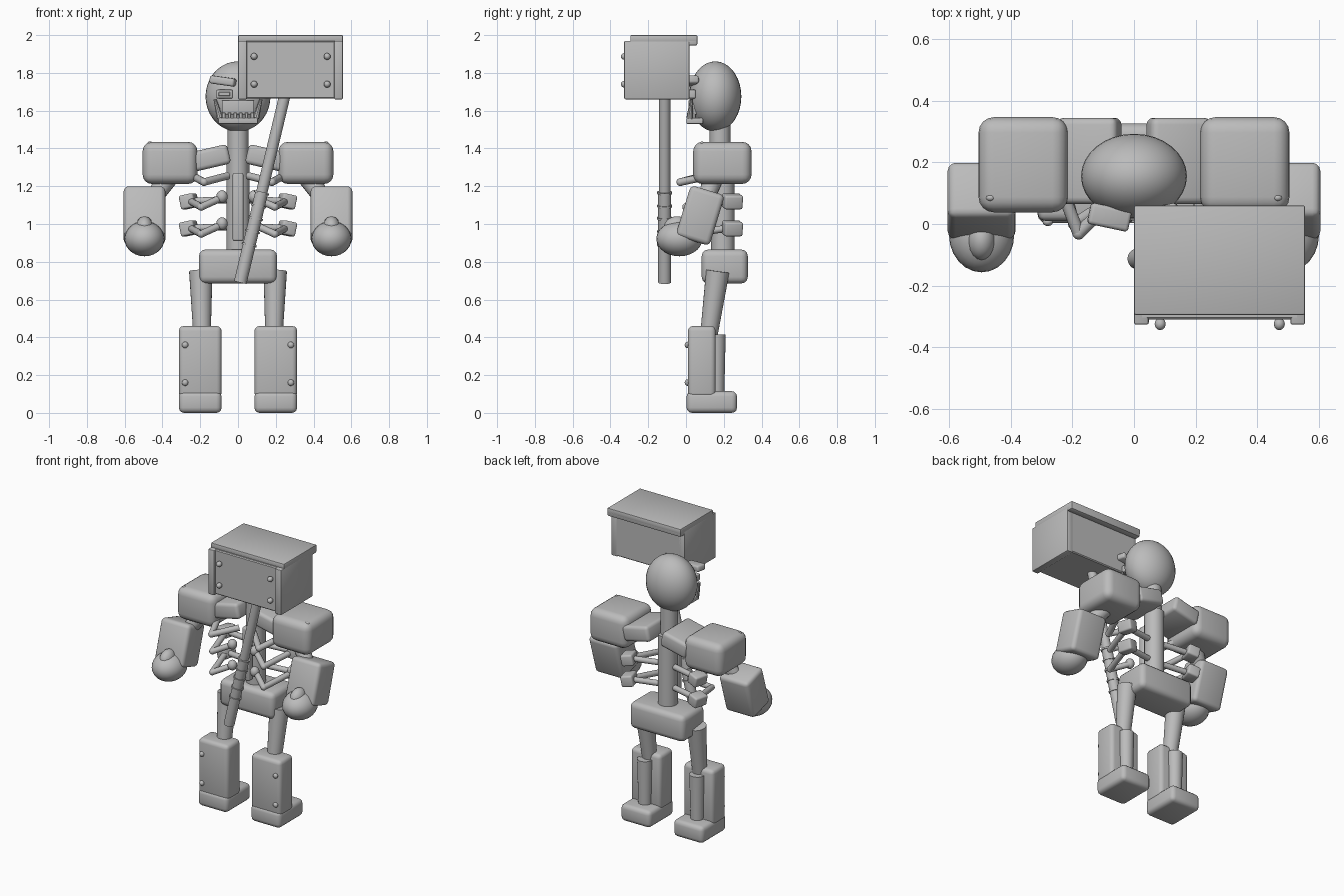
import bpy, bmesh, math
from mathutils import Vector, Matrix, Euler

grey = bpy.data.materials.new("stone_grey")
grey.diffuse_color = (0.5, 0.5, 0.5, 1)


def finish(name, bm, matrix):
    """Turn a bmesh into a smooth-shaded object with sharp hard edges."""
    bm.transform(matrix)
    bmesh.ops.recalc_face_normals(bm, faces=bm.faces[:])
    mesh = bpy.data.meshes.new(name)
    bm.to_mesh(mesh)
    bm.free()
    mesh.materials.append(grey)
    ob = bpy.data.objects.new(name, mesh)
    bpy.context.collection.objects.link(ob)
    bpy.ops.object.select_all(action='DESELECT')
    ob.select_set(True)
    bpy.context.view_layer.objects.active = ob
    bpy.ops.object.shade_smooth_by_angle(angle=math.radians(35))
    return ob


def place(center, rot):
    return Matrix.Translation(center) @ Euler([math.radians(a) for a in rot]).to_matrix().to_4x4()


def box(name, center, size, bevel=0.01, rot=(0, 0, 0), seg=3):
    bm = bmesh.new()
    bmesh.ops.create_cube(bm, size=1)
    bm.transform(Matrix.Diagonal((*size, 1)))
    bmesh.ops.bevel(bm, geom=bm.edges[:], offset=bevel, segments=seg,
                    profile=0.5, affect='EDGES')
    return finish(name, bm, place(center, rot))


def span(name, x, y, z, bevel=0.01, seg=3):
    """Box given by its limits on each axis."""
    return box(name, [(a + b) / 2 for a, b in (x, y, z)],
               [abs(b - a) for a, b in (x, y, z)], bevel, seg=seg)


def ball(name, center, radii, rot=(0, 0, 0), n=24):
    bm = bmesh.new()
    bmesh.ops.create_uvsphere(bm, u_segments=n, v_segments=n // 2 + 2, radius=1)
    return finish(name, bm, place(center, rot) @ Matrix.Diagonal((*radii, 1)))


def rod(name, a, b, r1, r2=None, n=16):
    a, b = Vector(a), Vector(b)
    bm = bmesh.new()
    bmesh.ops.create_cone(bm, cap_ends=True, segments=n, radius1=r1,
                          radius2=r1 if r2 is None else r2, depth=(b - a).length)
    turn = Vector((0, 0, 1)).rotation_difference(b - a).to_matrix().to_4x4()
    return finish(name, bm, Matrix.Translation((a + b) / 2) @ turn)


# Head, neck, spine, pelvis
ball("head", (0, 0.155, 1.675), (0.172, 0.138, 0.186), n=32)
rod("neck", (0, 0.18, 1.25), (0, 0.18, 1.56), 0.055, n=24)
rod("spine", (0, 0.195, 0.8), (0, 0.195, 1.34), 0.062, n=24)
span("pelvis", (-0.207, 0.207), (0.083, 0.327), (0.685, 0.865), 0.035)
span("breastbone", (-0.028, 0.028), (0.08, 0.125), (0.91, 1.27), 0.01)

# Jaw and teeth
span("jaw", (-0.105, 0.105), (0.003, 0.09), (1.53, 1.562), 0.006)
span("muzzle", (-0.085, 0.085), (0.012, 0.08), (1.58, 1.655), 0.006)
for i in range(6):
    x = -0.075 + i * 0.03
    span("tooth", (x - 0.009, x + 0.009), (0.006, 0.05), (1.555, 1.59), 0.003, seg=1)

for s in (-1, 1):
    # Face
    box("brow", (s * 0.08, 0.022, 1.757), (0.135, 0.07, 0.042), 0.012, (0, s * -8, s * 12))
    box("eye_socket", (s * 0.072, 0.03, 1.688), (0.085, 0.04, 0.046), 0.006)
    box("eye", (s * 0.072, 0.009, 1.688), (0.06, 0.008, 0.022), 0.002, seg=1)
    rod("tusk", (s * 0.095, 0.02, 1.56), (s * 0.122, 0.03, 1.66), 0.018, 0.008, 10)

    # Shoulder armour and collar
    span("shoulder", (s * 0.505, s * 0.215), (0.038, 0.347), (1.212, 1.435), 0.05, 4)
    ball("shoulder_bolt", (s * 0.466, 0.085, 1.425), (0.015, 0.011, 0.012), n=12)
    box("collar", (s * 0.145, 0.205, 1.35), (0.2, 0.28, 0.105), 0.022, (0, s * 13, 0))

    # Arm
    rod("upper_arm", (s * 0.345, 0.16, 1.28), (s * 0.46, 0.1, 1.12), 0.055, 0.045)
    box("forearm", (s * 0.495, 0.075, 1.045), (0.22, 0.188, 0.28), 0.026, (-17, 0, 0))
    ball("fist", (s * 0.495, -0.035, 0.922), (0.106, 0.122, 0.093))
    ball("thumb", (s * 0.495, -0.055, 0.985), (0.045, 0.065, 0.055), (20, 0, 0), 16)

    # Ribs: back rod, side block, front rods, end knob
    for z in (1.12, 0.977):
        rod("rib_back", (s * 0.03, 0.2, z + 0.01), (s * 0.25, 0.24, z), 0.019)
        box("rib_block", (s * 0.26, 0.245, z), (0.08, 0.1, 0.075), 0.012, (0, s * 12, s * 15))
        rod("rib_side", (s * 0.25, 0.22, z), (s * 0.195, 0.0, z - 0.03), 0.019)
        ball("rib_bend", (s * 0.195, 0.0, z - 0.03), (0.02, 0.02, 0.02), n=12)
        rod("rib_front", (s * 0.195, 0.0, z - 0.03), (s * 0.085, 0.07, z + 0.02), 0.019)
        ball("rib_knob", (s * 0.085, 0.06, z + 0.025), (0.03, 0.03, 0.034), n=16)
    rod("top_rib_side", (s * 0.27, 0.2, 1.27), (s * 0.18, -0.03, 1.222), 0.02)
    ball("top_rib_bend", (s * 0.18, -0.03, 1.222), (0.021, 0.021, 0.021), n=12)
    rod("top_rib_front", (s * 0.18, -0.03, 1.222), (s * 0.055, 0.09, 1.255), 0.02)

    # Leg
    rod("thigh", (s * 0.19, 0.118, 0.39), (s * 0.197, 0.168, 0.75), 0.045, 0.062, 24)
    rod("calf", (s * 0.198, 0.16, 0.07), (s * 0.198, 0.16, 0.415), 0.042, 0.05, 24)
    span("shin_guard", (s * 0.313, s * 0.087), (0.01, 0.157), (0.08, 0.46), 0.026)
    span("foot", (s * 0.313, s * 0.087), (0.003, 0.27), (0, 0.115), 0.028)
    for z in (0.16, 0.36):
        ball("shin_bolt", (s * 0.28, 0.007, z), (0.017, 0.014, 0.017), n=12)

# Hammer head
span("hammer_core", (0.02, 0.535), (-0.31, 0.018), (1.665, 1.97), 0.006, 1)
span("hammer_top", (0.0, 0.556), (-0.295, 0.06), (1.962, 2.0), 0.006, 2)
span("hammer_back_lip", (0.0, 0.556), (0.012, 0.06), (1.945, 1.998), 0.008, 2)
for x in ((0.0, 0.048), (0.508, 0.556)):
    span("hammer_side", x, (-0.327, 0.018), (1.66, 1.97), 0.007, 2)
for x in (0.085, 0.472):
    for z in (1.74, 1.887):
        ball("hammer_bolt", (x, -0.325, z), (0.018, 0.02, 0.018), n=12)

# Hammer handle with wrapped grip
low, high = Vector((0.012, -0.113, 0.69)), Vector((0.25, -0.113, 1.69))
at = lambda z: low.lerp(high, (z - low.z) / (high.z - low.z))
rod("handle", low, high, 0.03, n=20)
rod("grip", low, at(1.17), 0.034, n=20)
for z in (0.89, 0.96, 1.03, 1.095, 1.165):
    rod("grip_ring", at(z - 0.005), at(z + 0.005), 0.04, n=20)
